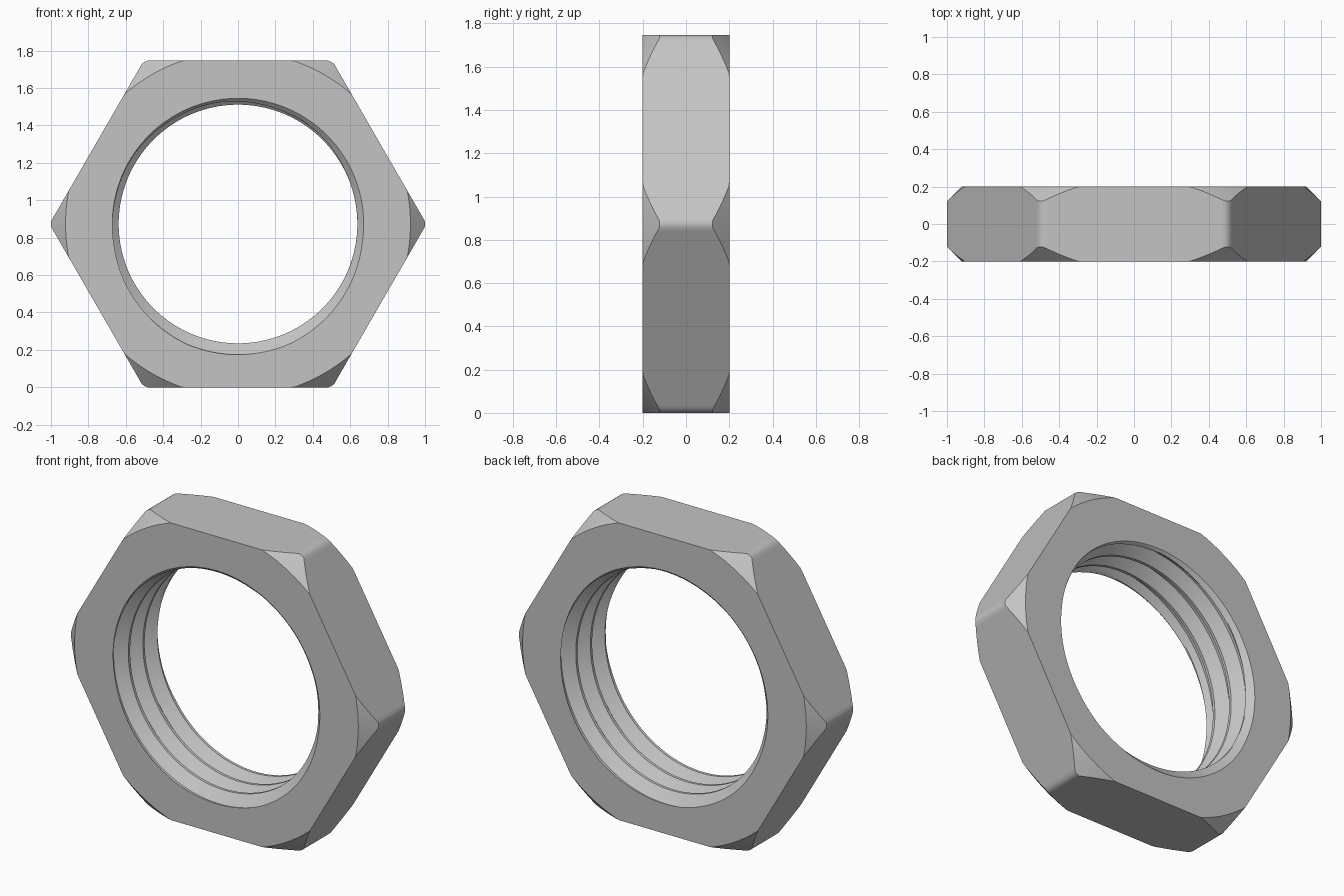
import bpy, bmesh, math

cube = bpy.data.objects.get("Cube")
if cube:
    bpy.data.objects.remove(cube, do_unlink=True)

APOTHEM = 0.873      # centre to hexagon flat
HALF = 0.2           # half thickness
FACE_R = 0.922       # chamfer circle on the end faces
CORNER_R = 1.0       # trimmed corner radius
CREST, ROOT = 0.638, 0.698
SINK_R = 0.672       # countersink at the bore mouths
PITCH = 0.135
COLUMNS, STEPS, TURNS = 360, 16, 7


def thread_radius(phase, y):
    """Trapezoid thread with a 45 degree countersink at both mouths."""
    d = abs(phase - round(phase))
    t = min(max((d - 1 / 16) / (3 / 8), 0), 1)
    groove = ROOT + (CREST - ROOT) * t
    return max(groove, SINK_R - (HALF - abs(y)))


def section(angle):
    """Closed (radius, y) section through the nut at one angle."""
    points = []
    shift = (angle + math.pi / 2) / math.tau
    for j in range(TURNS * STEPS + 1):
        phase = j / STEPS - 2
        y = -HALF + (phase - shift) * PITCH
        clamped = min(max(y, -HALF), HALF)
        points.append((thread_radius((clamped + HALF) / PITCH + shift, clamped), clamped))
    # hexagon outline trimmed by the corner chamfer cones
    sector = math.pi / 3
    outer = min(APOTHEM / math.cos(angle % sector - sector / 2), CORNER_R)
    inner = min(outer, FACE_R)
    edge = HALF - (outer - inner)
    return points + [(inner, HALF), (outer, edge), (outer, -edge), (inner, -HALF)]


# Sweep the section around the axis; the helix closes on itself at the seam
bm = bmesh.new()
rings = []
for i in range(COLUMNS + 1):
    a = math.tau * i / COLUMNS
    rings.append([bm.verts.new((r * math.cos(a), y, APOTHEM + r * math.sin(a)))
                  for r, y in section(a)])
for left, right in zip(rings, rings[1:]):
    n = len(left)
    for k in range(n):
        m = (k + 1) % n
        bm.faces.new((left[k], left[m], right[m], right[k]))
bmesh.ops.remove_doubles(bm, verts=bm.verts[:], dist=1e-5)
bmesh.ops.recalc_face_normals(bm, faces=bm.faces[:])

mesh = bpy.data.meshes.new("threaded_hex_nut")
bm.to_mesh(mesh)
bm.free()
nut = bpy.data.objects.new("threaded_hex_nut", mesh)
bpy.context.collection.objects.link(nut)

# Plain grey metal
grey = bpy.data.materials.new("light_grey")
grey.use_nodes = True
colour = (0.55, 0.55, 0.55, 1)
grey.diffuse_color = colour
grey.node_tree.nodes["Principled BSDF"].inputs["Base Color"].default_value = colour
mesh.materials.append(grey)

bpy.ops.object.select_all(action='DESELECT')
nut.select_set(True)
bpy.context.view_layer.objects.active = nut
bpy.ops.object.shade_smooth_by_angle(angle=math.radians(28))
